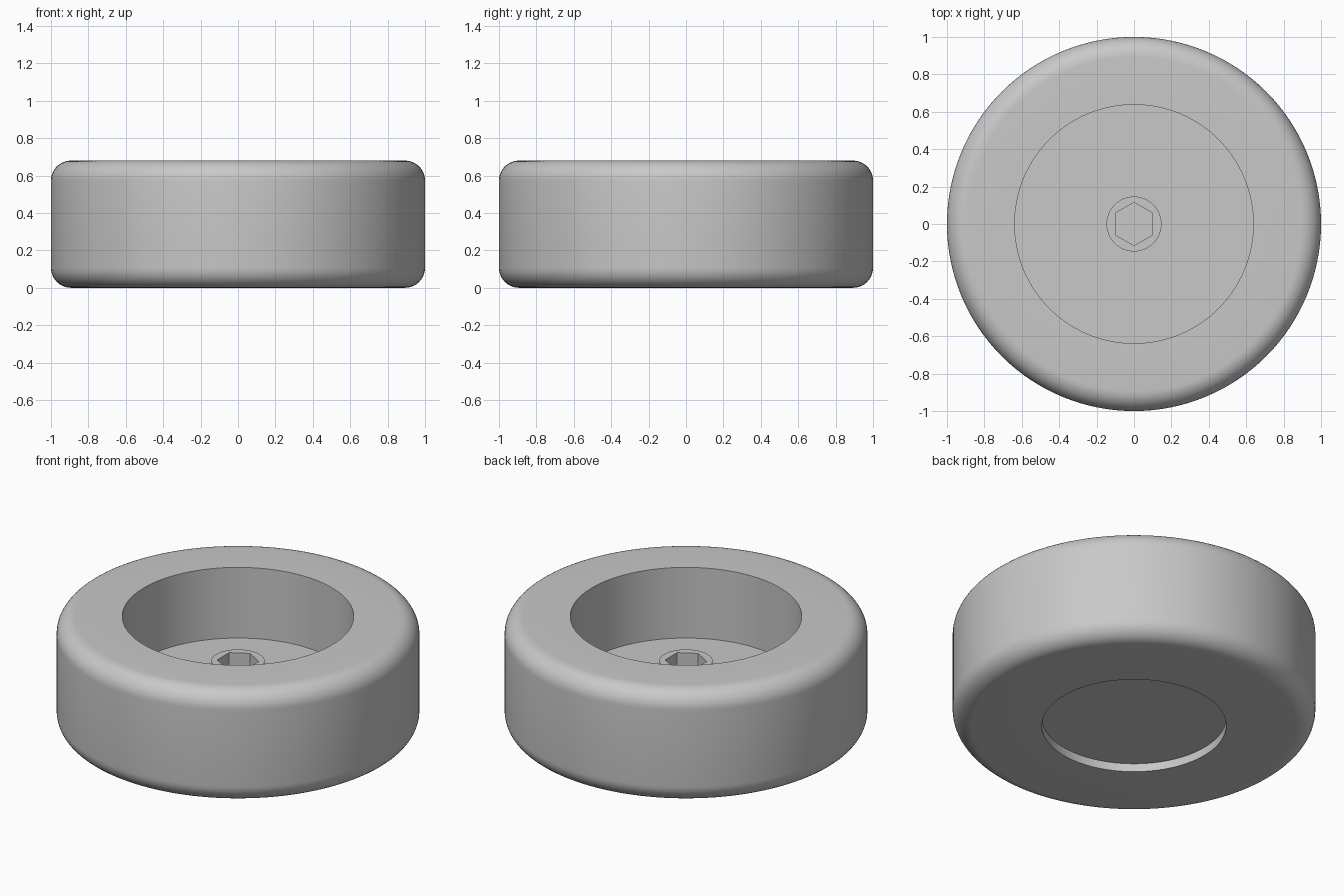
import bpy
import bmesh
from math import sin, cos, pi, radians

cube = bpy.data.objects.get("Cube")
if cube:
    bpy.data.objects.remove(cube, do_unlink=True)

RADIUS, HEIGHT, FILLET = 1.0, 0.68, 0.107
WELL_RADIUS, FLOOR = 0.638, 0.25
RECESS_RADIUS, RECESS_DEPTH = 0.508, 0.05
HEAD_RADIUS, HEAD_TOP = 0.147, 0.41
HEX_RADIUS, HEX_DEPTH = 0.1155, 0.107

grey = bpy.data.materials.new("plain grey")
grey.diffuse_color = (0.58, 0.58, 0.58, 1)
grey.use_nodes = True
grey.node_tree.nodes["Principled BSDF"].inputs["Base Color"].default_value = (0.58, 0.58, 0.58, 1)


def ring(bm, r, z, count):
    """Loop of vertices starting on the +y axis."""
    turn = 2 * pi / count
    return [bm.verts.new((-r * sin(i * turn), r * cos(i * turn), z)) for i in range(count)]


def bridge(bm, a, b):
    for i in range(len(a)):
        j = (i + 1) % len(a)
        bm.faces.new((a[i], a[j], b[j], b[i]))


def tube(bm, profile, count):
    """Turn an (r, z) profile about z and return its rings."""
    rings = [ring(bm, r, z, count) for r, z in profile]
    for a, b in zip(rings, rings[1:]):
        bridge(bm, a, b)
    return rings


def finish(bm, name):
    bmesh.ops.recalc_face_normals(bm, faces=bm.faces)
    mesh = bpy.data.meshes.new(name)
    bm.to_mesh(mesh)
    bm.free()
    mesh.materials.append(grey)
    obj = bpy.data.objects.new(name, mesh)
    bpy.context.collection.objects.link(obj)
    bpy.ops.object.select_all(action="DESELECT")
    obj.select_set(True)
    bpy.context.view_layer.objects.active = obj
    bpy.ops.object.shade_smooth_by_angle(angle=radians(30))
    return obj


def fillet(z, start, steps=10):
    """Quarter arc on the outer edge, rising from the start angle."""
    angles = [start + pi / 2 * i / steps for i in range(steps + 1)]
    return [(RADIUS - FILLET + FILLET * cos(a), z + FILLET * sin(a)) for a in angles]


# Rounded body with a deep well on top and a shallow recess underneath
bm = bmesh.new()
profile = [(RECESS_RADIUS, RECESS_DEPTH), (RECESS_RADIUS, 0)]
profile += fillet(FILLET, -pi / 2) + fillet(HEIGHT - FILLET, 0)
profile += [(WELL_RADIUS, HEIGHT), (WELL_RADIUS, FLOOR)]
rings = tube(bm, profile, 128)
bm.faces.new(rings[0])
bm.faces.new(rings[-1])
finish(bm, "body")

# Screw head with a hexagonal socket
bm = bmesh.new()
bottom, top = tube(bm, [(HEAD_RADIUS, FLOOR), (HEAD_RADIUS, HEAD_TOP)], 60)
rim, base = tube(bm, [(HEX_RADIUS, HEAD_TOP), (HEX_RADIUS, HEAD_TOP - HEX_DEPTH)], 6)
bm.faces.new(bottom)
bm.faces.new(base)
step = len(top) // 6
for i in range(6):
    arc = [top[(i * step + k) % len(top)] for k in range(step + 1)]
    bm.faces.new(arc + [rim[(i + 1) % 6], rim[i]])
finish(bm, "screw_head")
